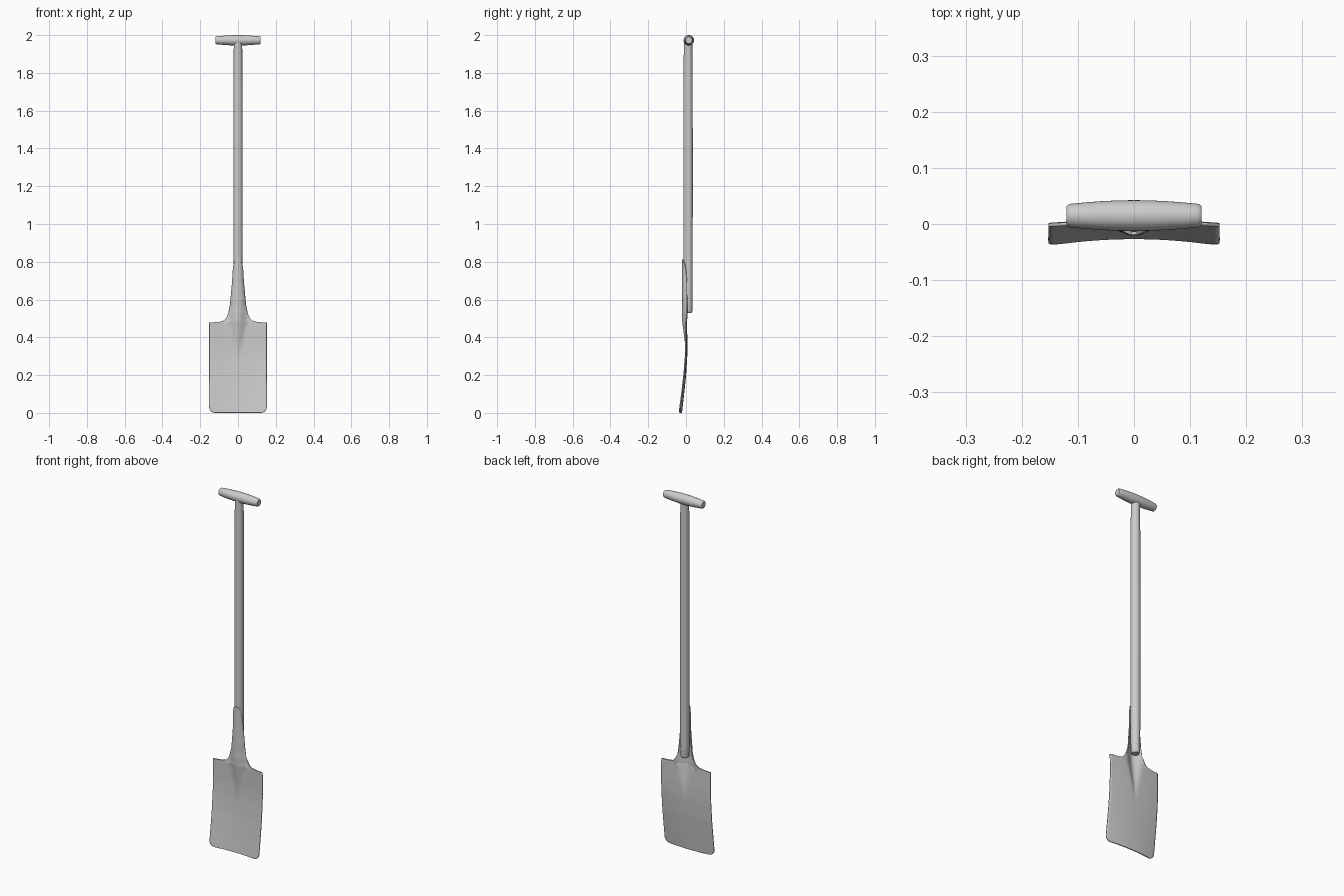
import bpy, math

if "Cube" in bpy.data.objects:
    bpy.data.objects.remove(bpy.data.objects["Cube"])


def interp(keys, v):
    if v <= keys[0][0]:
        return keys[0][1]
    for (a, p), (b, q) in zip(keys, keys[1:]):
        if v <= b:
            return p + (q - p) * (v - a) / (b - a)
    return keys[-1][1]


def make(name, verts, faces):
    me = bpy.data.meshes.new(name)
    me.from_pydata(verts, [], faces)
    ob = bpy.data.objects.new(name, me)
    bpy.context.collection.objects.link(ob)
    return ob


def smooth(ob, angle=35):
    bpy.ops.object.select_all(action='DESELECT')
    ob.select_set(True)
    bpy.context.view_layer.objects.active = ob
    bpy.ops.object.shade_smooth_by_angle(angle=math.radians(angle))


def turned(name, profile, place, n=32):
    """Turned wooden part: profile of (position along axis, radius)."""
    verts, faces = [], []
    for t, r in profile:
        for k in range(n):
            a = 2 * math.pi * k / n
            verts.append(place(t, r * math.cos(a), r * math.sin(a)))
    for i in range(len(profile) - 1):
        for k in range(n):
            l = (k + 1) % n
            faces.append((i*n + k, i*n + l, (i+1)*n + l, (i+1)*n + k))
    faces.append(tuple(reversed(range(n))))
    faces.append(tuple(range((len(profile) - 1) * n, len(profile) * n)))
    ob = make(name, verts, faces)
    smooth(ob)
    return ob


# Wooden shaft, slightly thinner towards the grip
turned("shaft", [(.53, .018), (.533, .021), (.54, .0225), (.6, .0235), (.8, .0245),
                 (1.3, .025), (1.7, .0245), (1.85, .0235), (1.965, .022)],
       lambda t, a, b: (a, .011 + b, t))

# Barrel-shaped cross grip
half = [(0, .0275), (.03, .027), (.06, .0255), (.09, .0232), (.112, .0212), (.117, .020), (.12, .017)]
turned("grip", [(-t, r) for t, r in reversed(half[1:])] + half,
       lambda t, a, b: (t, .015 + a, 1.9725 + b))

# Blade and socket: one pressed sheet, described by curves over height
OUTLINE = [(.477, .152), (.480, .105), (.485, .083), (.492, .071), (.503, .062), (.525, .052),
           (.57, .043), (.62, .038), (.70, .031), (.75, .0285), (.78, .025), (.80, .019),
           (.807, .013), (.811, .006)]
EDGE_Y = [(0, -.039), (.1, -.026), (.2, -.014), (.3, -.006), (.36, -.004), (.48, -.005),
          (.56, .009), (.6, .012)]
DISH = [(0, .012), (.36, .006), (.48, .005), (.53, 0)]
RIDGE_W = [(.28, .004), (.48, .056), (.525, .053), (.57, .044), (.62, .039), (.70, .032), (.81, .03)]
RIDGE_H = [(.28, 0), (.36, .006), (.48, .020), (.56, .029), (.6, .032)]
CORNER = .03


def width(z):
    if z < CORNER:
        return .152 - CORNER + math.sqrt(max(0, CORNER**2 - (CORNER - z)**2))
    return interp(OUTLINE, z)


def depth(x, z):
    t = min(1, abs(x) / interp(RIDGE_W, z))
    s = min(1, max(0, (z - .49) / .1))
    bump = (1 - s) * (.5 + .5 * math.cos(math.pi * t)) + s * math.sqrt(1 - t * t)
    dish = interp(DISH, z) * (1 - min(1, abs(x) / .152) ** 2)
    return interp(EDGE_Y, z) + dish - interp(RIDGE_H, z) * bump


rows = [CORNER * (1 - math.cos(math.pi / 2 * k / 6)) for k in range(7)]
rows += [.03 + .447 * k / 24 for k in range(1, 25)]
rows += [.480, .485, .492, .503, .514, .525, .54, .555] + [.57 + .02 * k for k in range(11)]
rows += [.785, .79, .80, .807, .811]
cols = 36
verts, faces = [], []
for z in rows:
    for j in range(cols + 1):
        u = 2 * j / cols - 1
        x = width(z) * math.sin(u * math.pi / 2) if z > .6 else width(z) * u
        verts.append((x, depth(x, z), z + .001))
m = cols + 1
for i in range(len(rows) - 1):
    for j in range(cols):
        faces.append((i*m + j, i*m + j + 1, (i+1)*m + j + 1, (i+1)*m + j))
blade = make("blade_and_socket", verts, faces)
sol = blade.modifiers.new("thickness", 'SOLIDIFY')
sol.thickness = .006
sol.offset = -1
smooth(blade, 40)
